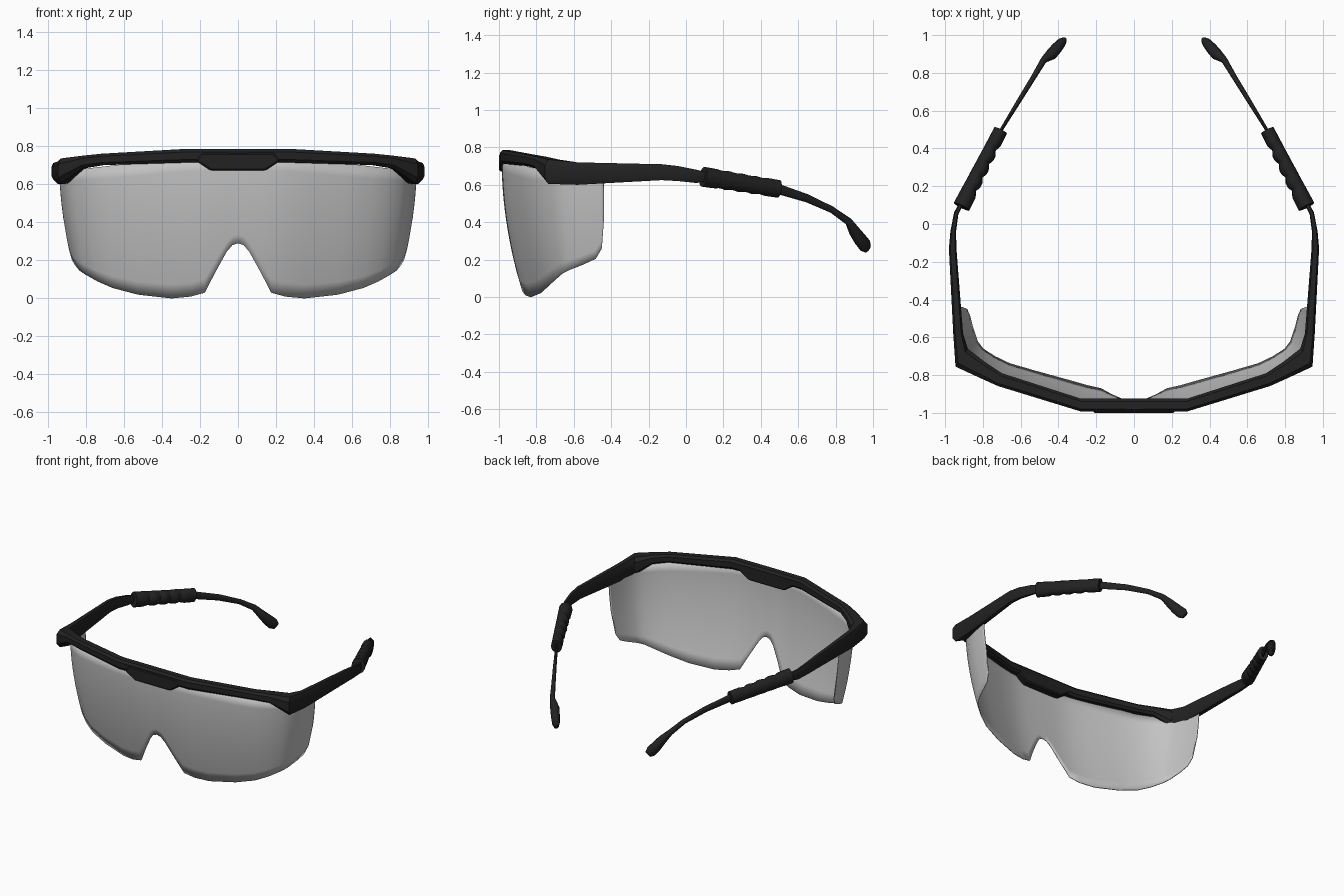
import bpy, bmesh, math
from mathutils import Vector as V

if "Cube" in bpy.data.objects:
    bpy.data.objects.remove(bpy.data.objects["Cube"])


def material(name, c):
    m = bpy.data.materials.new(name)
    m.diffuse_color = (c, c, c, 1)
    m.use_nodes = True
    m.node_tree.nodes["Principled BSDF"].inputs["Base Color"].default_value = m.diffuse_color
    return m


BLACK = material("black plastic", 0.016)
GREY = material("grey lens", 0.55)


def finish(bm, name, mat, angle=35, mirror=True):
    bmesh.ops.recalc_face_normals(bm, faces=bm.faces)
    me = bpy.data.meshes.new(name)
    bm.to_mesh(me)
    bm.free()
    ob = bpy.data.objects.new(name, me)
    bpy.context.collection.objects.link(ob)
    me.materials.append(mat)
    bpy.ops.object.select_all(action='DESELECT')
    ob.select_set(True)
    bpy.context.view_layer.objects.active = ob
    bpy.ops.object.shade_smooth_by_angle(angle=math.radians(angle))
    if mirror:
        md = ob.modifiers.new("mirror", 'MIRROR')
        md.use_clip = True
    return ob


def loft(name, rings, mat, cap_start=True, angle=35):
    bm = bmesh.new()
    vs = [[bm.verts.new(p) for p in r] for r in rings]
    n = len(vs[0])
    for a, b in zip(vs, vs[1:]):
        for i in range(n):
            j = (i + 1) % n
            bm.faces.new((a[i], a[j], b[j], b[i]))
    if cap_start:
        bm.faces.new(vs[0])
    bm.faces.new(vs[-1])
    return finish(bm, name, mat, angle)


def tube_rings(secs, n=12):
    """secs: (centre, half width, half height), rings square to the path"""
    out = []
    for i, (c, w, h) in enumerate(secs):
        t = (secs[min(i + 1, len(secs) - 1)][0] - secs[max(i - 1, 0)][0]).normalized()
        side = t.cross(V((0, 0, 1))).normalized()
        up = side.cross(t)
        out.append([c + side * w * math.cos(k * math.tau / n) + up * h * math.sin(k * math.tau / n)
                    for k in range(n)])
    return out


# Brow bar running round the corner into the temple: outer xy, inner xy, z range
OCT = [(-1, -.55), (-.6, -1), (.6, -1), (1, -.55), (1, .55), (.6, 1), (-.6, 1), (-1, .55)]
bar = [(0, -.995, 0, -.925, .718, .785),
       (.28, -.993, .28, -.925, .713, .785),
       (.72, -.858, .70, -.79, .70, .76),
       (.82, -.813, .79, -.73, .685, .75),
       (.945, -.755, .88, -.66, .605, .735),
       (.957, -.58, .905, -.58, .60, .72),
       (.98, -.13, .94, -.13, .625, .71),
       (.972, -.04, .942, -.04, .62, .70),
       (.953, .06, .93, .05, .61, .68),
       (.922, .12, .90, .11, .62, .665)]
rings = []
for ox, oy, ix, iy, zb, zt in bar:
    c = V(((ox + ix) / 2, (oy + iy) / 2, (zb + zt) / 2))
    a = V(((ix - ox) / 2, (iy - oy) / 2, 0))
    rings.append([c + a * s + V((0, 0, t * (zt - zb) / 2)) for s, t in OCT])
loft("brow_bar_and_temples", rings, BLACK, cap_start=False, angle=30)

# Nose tab below the middle of the brow bar
bm = bmesh.new()
prof = [(-.22, .722), (-.145, .672), (.145, .672), (.22, .722), (.19, .765), (-.19, .765)]
f = bm.faces.new([bm.verts.new((x, -1.0, z)) for x, z in prof])
ext = bmesh.ops.extrude_face_region(bm, geom=[f])
bmesh.ops.translate(bm, vec=(0, .075, 0),
                    verts=[g for g in ext["geom"] if isinstance(g, bmesh.types.BMVert)])
bmesh.ops.bevel(bm, geom=bm.edges[:], offset=.008, segments=1, affect='EDGES')
finish(bm, "nose_tab", BLACK, 30, mirror=False)

# Grip sleeves, wavy on the inner side
p0, p1 = V((.913, .092, .643)), V((.706, .495, .578))
out = V((.88, .47, 0))
secs = []
N = 32
for i in range(N + 1):
    t = i / N
    d = .007 * (1 - math.cos((t - .15) / .7 * 4 * math.tau)) if .15 < t < .85 else 0
    w = .046 - .009 * t
    secs.append((p0.lerp(p1, t) + out * d / 2, w - d / 2, .054 - .006 * t - d / 3))
loft("grip_sleeve", tube_rings(secs, 14), BLACK)

# Thin rear arms ending in flattened tips
arm = [((.72, .47, .585), .008, .028), ((.61, .65, .527), .012, .022),
       ((.53, .78, .467), .014, .018), ((.478, .868, .405), .017, .021),
       ((.438, .898, .355), .031, .030), ((.41, .93, .31), .030, .037),
       ((.387, .957, .276), .026, .040), ((.372, .972, .257), .015, .026)]
loft("rear_arm", tube_rings([(V(c), w, h) for c, w, h in arm]), BLACK, angle=45)

# Wraparound lens: top edge xy and lower edge height, leaning inward downward
lens = [(0, -.982, .29), (.03, -.982, .28), (.06, -.982, .245), (.12, -.981, .14),
        (.185, -.978, .03), (.27, -.966, .01), (.38, -.938, 0), (.56, -.882, .02),
        (.70, -.83, .055), (.79, -.775, .09), (.86, -.715, .125), (.90, -.65, .145),
        (.922, -.56, .175), (.932, -.49, .205), (.936, -.455, .26), (.937, -.44, .42)]
bm = bmesh.new()
cols = []
ROWS = 10
for i, (x, y, zb) in enumerate(lens):
    a, b = lens[max(i - 1, 0)], lens[min(i + 1, len(lens) - 1)]
    nrm = V((a[1] - b[1], b[0] - a[0], 0)).normalized()
    if i == 0:
        nrm = V((0, 1, 0))
    zt = .74 - .07 * min(max((x - .3) / .6, 0), 1)
    col = []
    for k in range(ROWS + 1):
        z = zb + (zt - zb) * k / ROWS
        s = .115 * max(1 - z / .7, 0) ** 1.8
        col.append(bm.verts.new(V((x, y, z)) + nrm * s))
    cols.append(col)
for a, b in zip(cols, cols[1:]):
    for k in range(ROWS):
        bm.faces.new((a[k], b[k], b[k + 1], a[k + 1]))
ob = finish(bm, "lens", GREY, 60)
sol = ob.modifiers.new("thickness", 'SOLIDIFY')
sol.thickness = .006
sol.offset = 0
